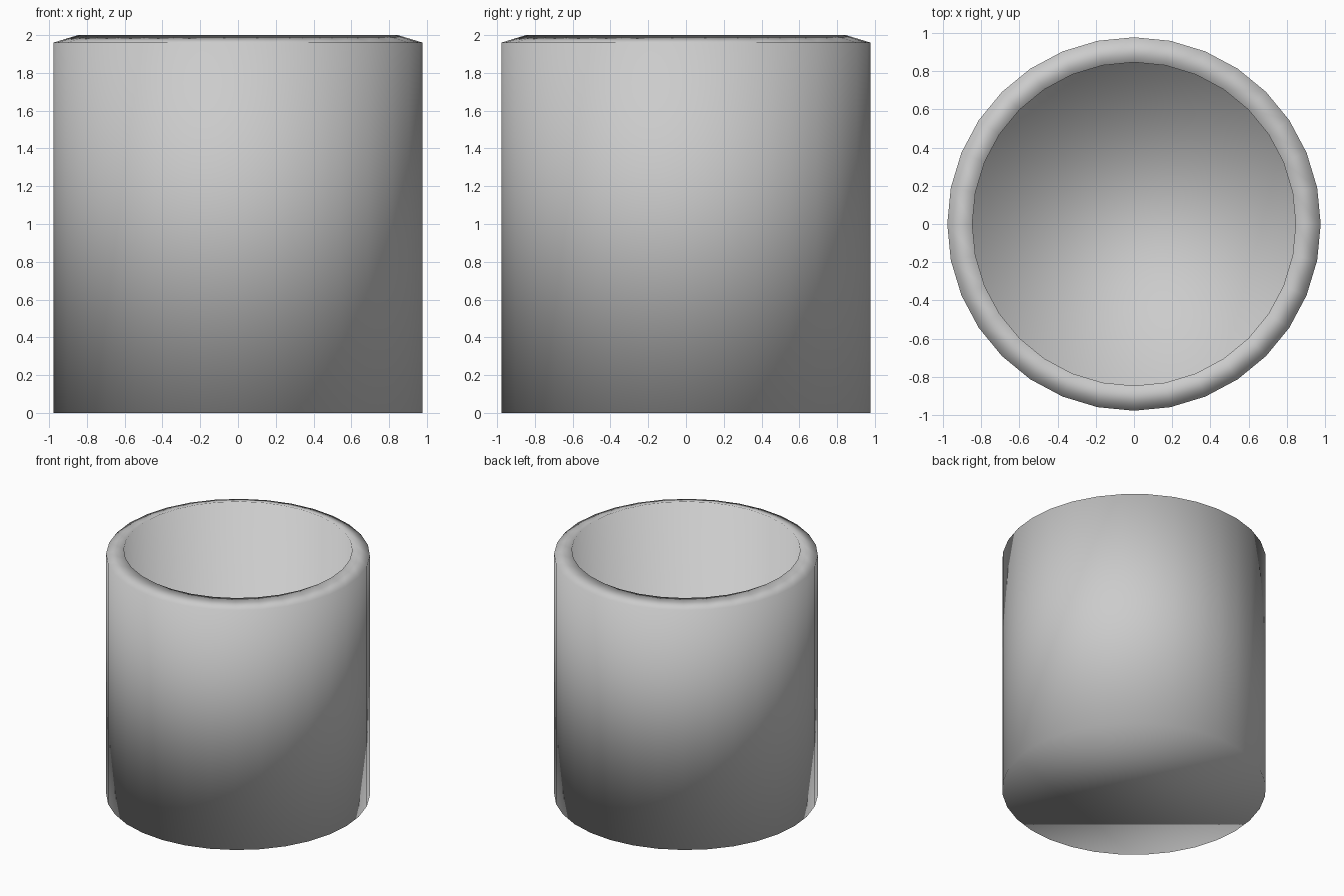
import bpy, bmesh, math

if "Cube" in bpy.data.objects:
    bpy.data.objects.remove(bpy.data.objects["Cube"])

SIDES = 32
# Outer foot, outer lip, raised inner lip, inner floor edge (radius, height)
PROFILE = [(0.978, 0.0), (0.978, 1.96), (0.847, 2.0), (0.847, 0.13)]

bm = bmesh.new()
rings = [[bm.verts.new((r * math.cos(2 * math.pi * i / SIDES),
                        r * math.sin(2 * math.pi * i / SIDES), z))
          for i in range(SIDES)] for r, z in PROFILE]

# Walls and sloped rim
for a, b in zip(rings, rings[1:]):
    for i in range(SIDES):
        j = (i + 1) % SIDES
        bm.faces.new((a[i], a[j], b[j], b[i]))

# Underside and inner floor
bm.faces.new(rings[0][::-1])
bm.faces.new(rings[-1])
bmesh.ops.recalc_face_normals(bm, faces=bm.faces[:])

# The whole cup is smooth shaded, including across the edges
for f in bm.faces:
    f.smooth = True

mesh = bpy.data.meshes.new("cup")
bm.to_mesh(mesh)
bm.free()
bpy.context.collection.objects.link(bpy.data.objects.new("cup", mesh))
